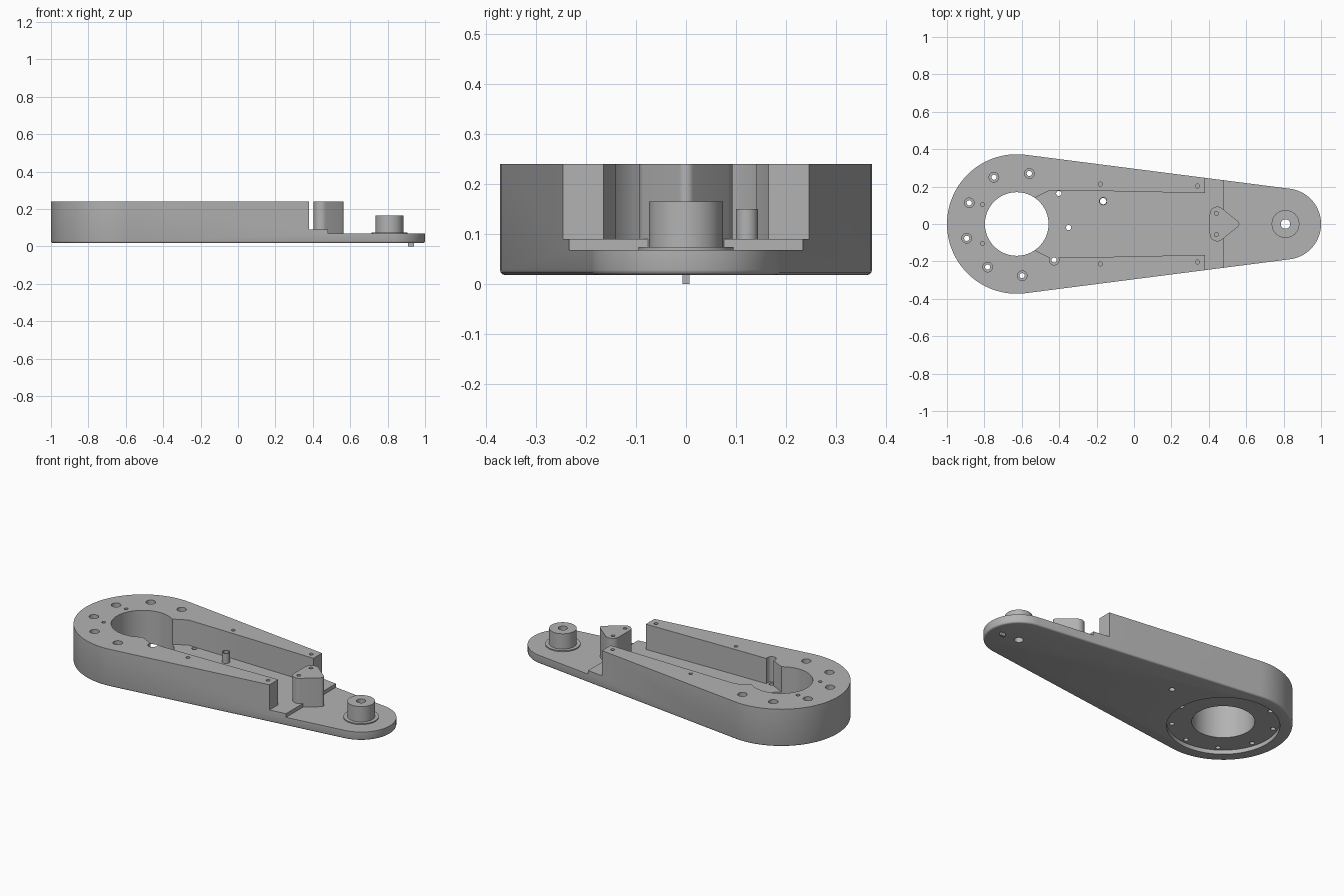
import bpy, bmesh
from math import radians, degrees, acos, cos, sin

cube = bpy.data.objects.get("Cube")
if cube:
    bpy.data.objects.remove(cube, do_unlink=True)

grey = bpy.data.materials.new("satin grey")
grey.use_nodes = True
grey.diffuse_color = (0.45, 0.45, 0.45, 1)
grey.node_tree.nodes["Principled BSDF"].inputs["Base Color"].default_value = grey.diffuse_color


def arcs(specs, inset=0.0, steps=40):
    """Outline made of arcs (x, y, radius, start, end) joined by straight lines."""
    points = []
    for x, y, r, a0, a1 in specs:
        for i in range(steps + 1):
            a = radians(a0 + (a1 - a0) * i / steps)
            points.append((x + (r - inset) * cos(a), y + (r - inset) * sin(a)))
    return points


def circle(x, y, r, steps=32):
    return [(x + r * cos(radians(360 * i / steps)), y + r * sin(radians(360 * i / steps)))
            for i in range(steps)]


def loft(name, rings):
    """Solid through matching outlines, each given as (outline, z), bottom first."""
    bm = bmesh.new()
    loops = [[bm.verts.new((x, y, z)) for x, y in outline] for outline, z in rings]
    n = len(loops[0])
    for low, high in zip(loops, loops[1:]):
        for i in range(n):
            j = (i + 1) % n
            bm.faces.new((low[i], low[j], high[j], high[i]))
    bm.faces.new(loops[0][::-1])
    bm.faces.new(loops[-1])
    bmesh.ops.recalc_face_normals(bm, faces=bm.faces)
    mesh = bpy.data.meshes.new(name)
    bm.to_mesh(mesh)
    bm.free()
    mesh.materials.append(grey)
    obj = bpy.data.objects.new(name, mesh)
    bpy.context.collection.objects.link(obj)
    return obj


def prism(name, outline, z0, z1):
    return loft(name, [(outline, z0), (outline, z1)])


def select(obj):
    bpy.ops.object.select_all(action='DESELECT')
    obj.select_set(True)
    bpy.context.view_layer.objects.active = obj


def cut(obj, outline, z0, z1):
    cutter = prism("cutter", outline, z0, z1)
    cutter.hide_render = True
    mod = obj.modifiers.new("cut", 'BOOLEAN')
    mod.operation = 'DIFFERENCE'
    mod.solver = 'EXACT'
    mod.object = cutter
    select(obj)
    bpy.ops.object.modifier_apply(modifier=mod.name)
    bpy.data.objects.remove(cutter, do_unlink=True)


BOTTOM, FLOOR, TIP, TOP, OVER = 0.018, 0.09, 0.068, 0.24, 0.4
HUB, HUB_R, END, END_R = -0.627, 0.373, 0.81, 0.19

# Tapered arm with a softened lower rim
phi = degrees(acos((HUB_R - END_R) / (END - HUB)))
outline = [(END, 0, END_R, -phi, phi), (HUB, 0, HUB_R, phi, 360 - phi)]
arm = loft("arm_body", [(arcs(outline, d), z) for d, z in
           ((0.01, BOTTOM), (0.005, BOTTOM + 0.0015), (0.0015, BOTTOM + 0.005),
            (0, BOTTOM + 0.01), (0, TOP))])

# Channel between the side walls, open towards the narrow end
half = [(-0.62, 0.10), (-0.53, 0.14), (-0.45, 0.18), (-0.1, 0.175), (0.38, 0.165),
        (0.38, 0.5), (1.2, 0.5)]
cut(arm, half + [(x, -y) for x, y in reversed(half)], FLOOR, OVER)
cut(arm, [(0.48, -0.5), (1.3, -0.5), (1.3, 0.5), (0.48, 0.5)], TIP, OVER)

# Large bore and shallow bearing seat underneath
cut(arm, circle(HUB, 0, 0.17, 72), -1, 1)
cut(arm, circle(HUB, 0, 0.305, 72), -1, BOTTOM + 0.025)

# Ring of bolt holes, counterbored through the walls
for i in range(9):
    a = radians(36 + 40 * i)
    x, y = HUB + 0.278 * cos(a), 0.278 * sin(a)
    cut(arm, circle(x, y, 0.014, 16), -1, 1)
    if 0 < i < 8:
        cut(arm, circle(x, y, 0.026, 24), FLOOR, OVER)

# Small screw holes in the wall tops
for x, y in ((-0.81, 0.105), (-0.18, 0.213), (0.34, 0.203)):
    for side in (1, -1):
        cut(arm, circle(x, y * side, 0.011, 16), 0.14, OVER)

# Hollow pin in the channel
PIN = (-0.165, 0.122)
pin = prism("hollow_pin", circle(*PIN, 0.022), FLOOR - 0.01, 0.15)

# Rounded three-sided post with two screw holes
post = prism("end_post", arcs([(0.545, 0, 0.018, -52, 52), (0.445, 0.053, 0.04, 52, 180),
             (0.445, -0.053, 0.04, 180, 308)], steps=12), TIP - 0.01, TOP)
for side in (1, -1):
    cut(post, circle(0.44, 0.057 * side, 0.011, 16), 0.14, OVER)

# Pivot boss on a thin flange
boss = loft("pivot_boss", [(circle(END, 0, r, 64), z) for r, z in
            ((0.095, TIP - 0.01), (0.095, TIP + 0.006), (0.074, TIP + 0.006), (0.074, 0.165))])

# Openings that pass through the raised parts and the arm
for part, x, y, r in ((pin, *PIN, 0.017), (boss, END, 0, 0.025)):
    for obj in (arm, part):
        cut(obj, circle(x, y, r), -1, 1)

# Locating key under the narrow end
key = prism("locating_key", [(0.91, -0.007), (0.94, -0.007), (0.94, 0.007), (0.91, 0.007)],
            0, BOTTOM + 0.01)

for obj in (arm, pin, post, boss):
    select(obj)
    bpy.ops.object.shade_smooth_by_angle(angle=radians(30))
